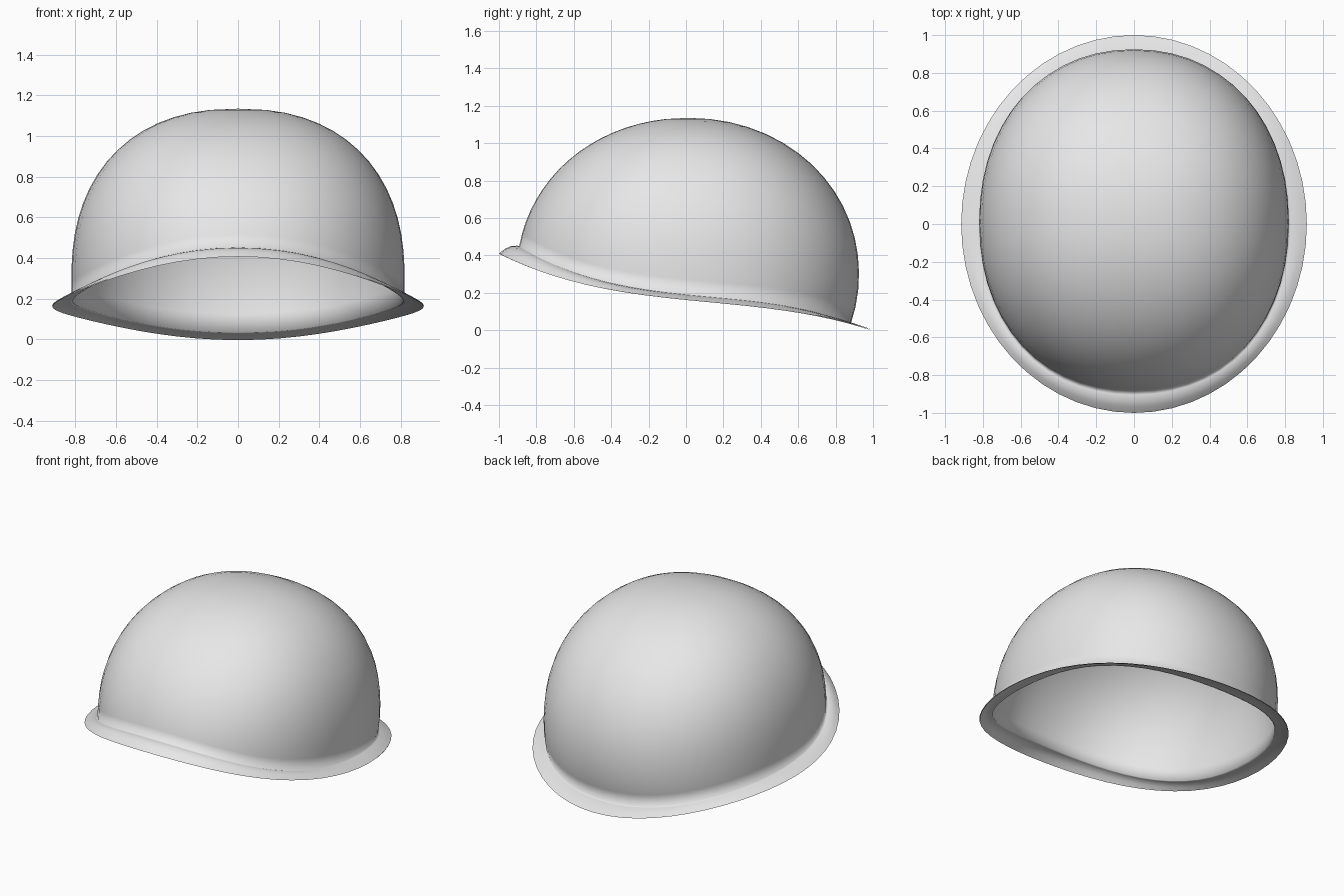
import bpy, bmesh
from math import sin, cos, asin, pi, radians, copysign

cube = bpy.data.objects.get("Cube")
if cube:
    bpy.data.objects.remove(cube, do_unlink=True)

SEGMENTS, DOME_RINGS = 56, 16
MID_Z, HEIGHT = 0.30, 0.835
HALF_X, HALF_Y = 0.82, 0.915


def signed_pow(v, e):
    return copysign(abs(v) ** e, v)


def dome_point(a, t):
    """Point on the rounded dome at angle a; t is height from -1 to 1."""
    n = 2.05 + 0.25 * cos(a) ** 2
    r = (1 - abs(t) ** n) ** (1 / n)
    x = HALF_X * r * signed_pow(cos(a), 0.94)
    y = HALF_Y * r * signed_pow(sin(a), 0.94) + 0.01
    return x, y, MID_Z + HEIGHT * t


def rim_height(y):
    return 0.19 - 0.10 * y + 0.064 * y**2 - 0.17 * y**3


def brim_height(y):
    return 0.165 - 0.10 * y + 0.04 * y**2 - 0.105 * y**3


def profile(a):
    """One slice from the brim edge up to the crown."""
    t = 0
    for _ in range(12):
        t = (rim_height(dome_point(a, t)[1]) - MID_Z) / HEIGHT
    inner = dome_point(a, t)
    outer = (0.915 * cos(a), sin(a), brim_height(sin(a)))
    points = []
    # Brim, gently arched toward the front
    arch = 0.004 + 0.012 * max(0, -sin(a))
    for f in (0, 0.3, 0.6, 0.88):
        p = [o + (i - o) * f for o, i in zip(outer, inner)]
        p[2] += arch * sin(pi * f)
        points.append(p)
    # Dome
    low, high = asin(t), radians(83)
    for k in range(DOME_RINGS + 1):
        points.append(dome_point(a, sin(low + (high - low) * k / DOME_RINGS)))
    return points


# Helmet shell with brim
bm = bmesh.new()
slices = [[bm.verts.new(p) for p in profile(2 * pi * s / SEGMENTS)]
          for s in range(SEGMENTS)]
crown = bm.verts.new((0, 0.01, 1.135))
for s, here in enumerate(slices):
    there = slices[(s + 1) % SEGMENTS]
    for k in range(len(here) - 1):
        bm.faces.new((here[k], there[k], there[k + 1], here[k + 1]))
    bm.faces.new((here[-1], there[-1], crown))
for face in bm.faces:
    face.smooth = True
mesh = bpy.data.meshes.new("helmet_shell")
bm.to_mesh(mesh)
bm.free()
helmet = bpy.data.objects.new("helmet_shell", mesh)
bpy.context.collection.objects.link(helmet)

# Thin inner lining
lining = helmet.modifiers.new("thin_lining", 'SOLIDIFY')
lining.thickness = 0.004
lining.offset = -1
lining.use_rim = False

# Plain grey
grey = bpy.data.materials.new("plain_grey")
grey.use_nodes = True
colour = (0.8, 0.8, 0.8, 1)
grey.diffuse_color = colour
grey.node_tree.nodes["Principled BSDF"].inputs["Base Color"].default_value = colour
mesh.materials.append(grey)
